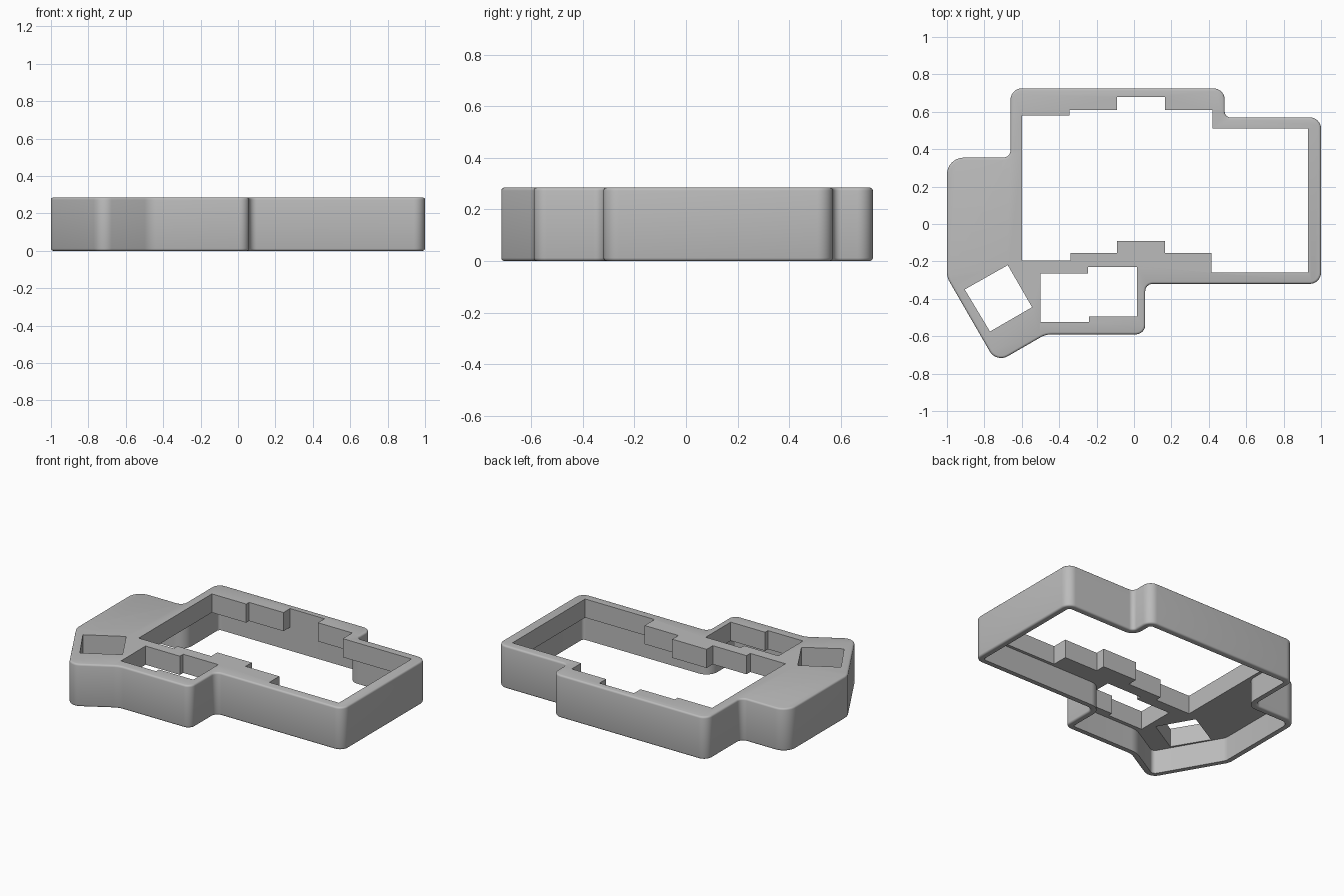
import bpy, bmesh, math
from mathutils import Vector

cube = bpy.data.objects.get("Cube")
if cube:
    bpy.data.objects.remove(cube)

HEIGHT, PLATE_BOTTOM, WALL, EDGE = 0.285, 0.16, 0.04, 0.012

# Outer corners, counter-clockwise: x, y, fillet radius
OUTLINE = [(-0.66, 0.725, 0.06), (-0.66, 0.355, 0.04), (-1, 0.355, 0.09),
           (-1, -0.285, 0.1), (-0.736, -0.742, 0.07), (-0.472, -0.59, 0.12),
           (0.06, -0.59, 0.05), (0.06, -0.32, 0.04), (1, -0.32, 0.06),
           (1, 0.57, 0.06), (0.485, 0.57, 0.03), (0.485, 0.725, 0.06)]

# Stepped and square key openings
MAIN = [(-0.6, 0.58), (-0.345, 0.58), (-0.345, 0.61), (-0.09, 0.61),
        (-0.09, 0.68), (0.165, 0.68), (0.165, 0.61), (0.42, 0.61),
        (0.42, 0.51), (0.93, 0.51), (0.93, -0.26), (0.415, -0.26),
        (0.415, -0.155), (0.165, -0.155), (0.165, -0.09), (-0.09, -0.09),
        (-0.09, -0.155), (-0.34, -0.155), (-0.34, -0.195), (-0.6, -0.195)]
THUMB = [(-0.5, -0.265), (-0.245, -0.265), (-0.245, -0.23), (0.015, -0.23),
         (0.015, -0.495), (-0.24, -0.495), (-0.24, -0.525), (-0.5, -0.525)]
SQUARE = [(-0.675, -0.22), (-0.905, -0.35), (-0.77, -0.575), (-0.545, -0.445)]


def rounded(inset, steps=8):
    """Outline moved inward by inset, with concentric filleted corners."""
    ring = []
    for i, (x, y, r) in enumerate(OUTLINE):
        p = Vector((x, y))
        a = (p - Vector(OUTLINE[i - 1][:2])).normalized()
        b = (Vector(OUTLINE[(i + 1) % len(OUTLINE)][:2]) - p).normalized()
        turn = math.atan2(a.x * b.y - a.y * b.x, a.dot(b))
        side = 1 if turn > 0 else -1
        inward = Vector((-a.y, a.x))
        reach = r * math.tan(abs(turn) / 2)
        center = p - a * reach + inward * r * side
        start = math.atan2(-inward.y * side, -inward.x * side)
        radius = r - inset * side
        for k in range(steps + 1):
            t = start + turn * k / steps
            ring.append(center + radius * Vector((math.cos(t), math.sin(t))))
    return ring


def loft(name, layers):
    """Closed solid through a stack of (ring, z) layers."""
    bm = bmesh.new()
    rows = [[bm.verts.new((p[0], p[1], z)) for p in ring] for ring, z in layers]
    for low, high in zip(rows, rows[1:]):
        for i in range(len(low)):
            j = (i + 1) % len(low)
            bm.faces.new((low[i], low[j], high[j], high[i]))
    bm.faces.new(rows[0][::-1])
    bm.faces.new(rows[-1])
    bmesh.ops.recalc_face_normals(bm, faces=bm.faces)
    mesh = bpy.data.meshes.new(name)
    bm.to_mesh(mesh)
    bm.free()
    obj = bpy.data.objects.new(name, mesh)
    bpy.context.collection.objects.link(obj)
    return obj


# Case body with softened top and bottom edges
layers = []
for k in range(4):
    t = k / 3 * math.pi / 2
    layers.append((rounded(EDGE * (1 - math.sin(t))), EDGE * (1 - math.cos(t))))
layers += [(ring, HEIGHT - z) for ring, z in reversed(layers)]
case = loft("case_shell", layers)

grey = bpy.data.materials.new("light_grey")
grey.use_nodes = True
grey.diffuse_color = (0.5, 0.5, 0.5, 1)
grey.node_tree.nodes["Principled BSDF"].inputs["Base Color"].default_value = (0.5, 0.5, 0.5, 1)
case.data.materials.append(grey)

# Hollow underside and through openings
cutters = [loft("underside_cutter", [(rounded(WALL), -0.1), (rounded(WALL), PLATE_BOTTOM)])]
for name, ring in (("main", MAIN), ("thumb", THUMB), ("square", SQUARE)):
    cutters.append(loft(name + "_cutter", [(ring, -0.2), (ring, 0.5)]))

bpy.context.view_layer.objects.active = case
case.select_set(True)
for cutter in cutters:
    cutter.hide_render = True
    mod = case.modifiers.new("cut", "BOOLEAN")
    mod.operation, mod.solver, mod.object = "DIFFERENCE", "EXACT", cutter
    bpy.ops.object.modifier_apply(modifier=mod.name)
    bpy.data.objects.remove(cutter)

bpy.ops.object.shade_smooth_by_angle(angle=math.radians(35))
